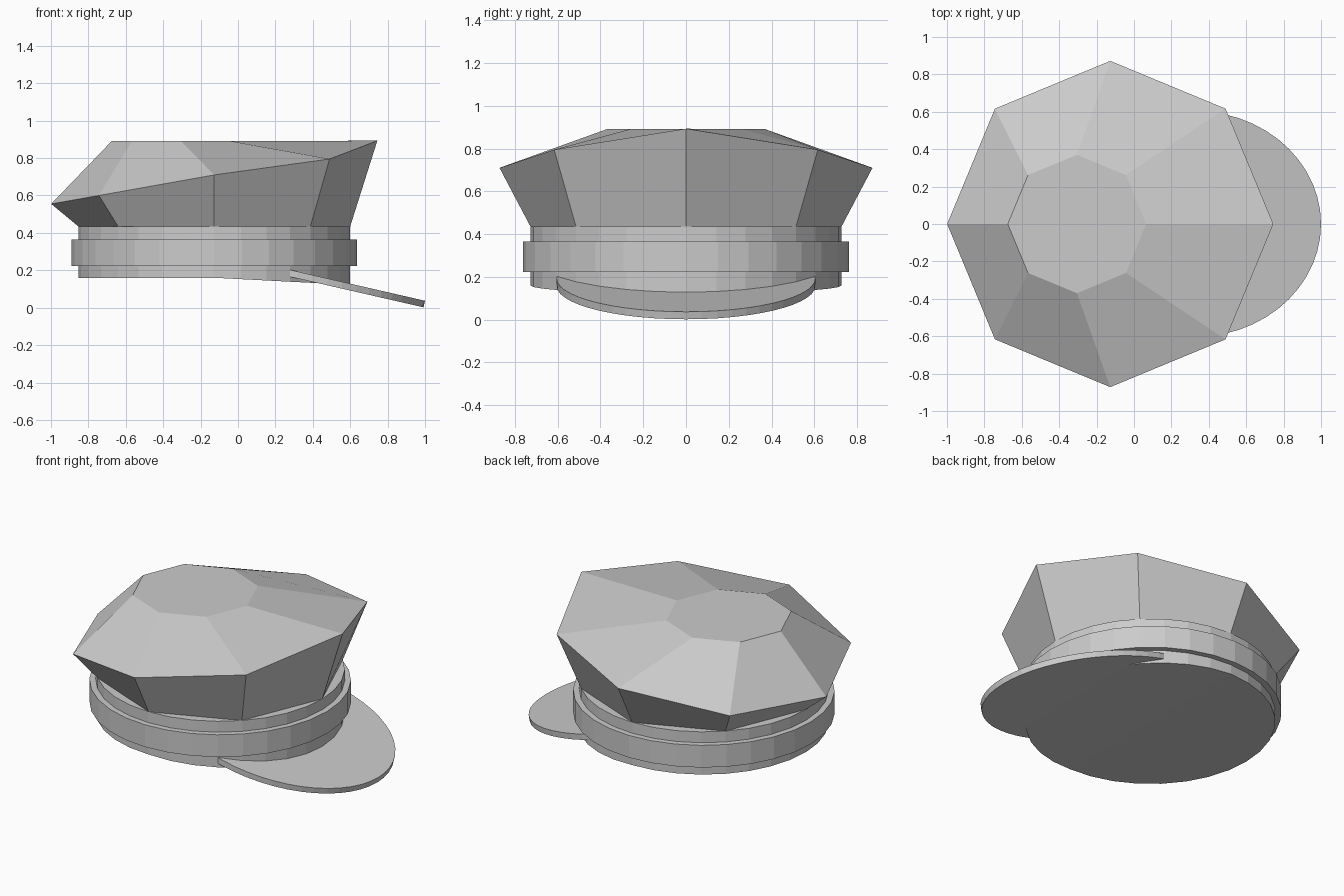
import bpy, math

if "Cube" in bpy.data.objects:
    bpy.data.objects.remove(bpy.data.objects["Cube"])

CX = -0.127   # centre of the band


def make_object(name, verts, faces):
    mesh = bpy.data.meshes.new(name)
    mesh.from_pydata(verts, [], faces)
    mesh.validate()
    obj = bpy.data.objects.new(name, mesh)
    bpy.context.collection.objects.link(obj)
    return obj


def ring(cx, r, n, z):
    """Regular ring; z is a function of (index, x)."""
    pts = []
    for i in range(n):
        a = 2 * math.pi * i / n
        x = cx + r * math.cos(a)
        pts.append((x, r * math.sin(a), z(i, x)))
    return pts


def bridge(rings, n):
    return [(k * n + i, k * n + (i + 1) % n, (k + 1) * n + (i + 1) % n, (k + 1) * n + i)
            for k in range(rings - 1) for i in range(n)]


# Head band with raised strip; its underside dips toward the visor
N = 32
profile = [(0.727, 0.16), (0.727, 0.222), (0.763, 0.222),
           (0.763, 0.365), (0.727, 0.365), (0.727, 0.435)]
verts = []
for k, (r, z) in enumerate(profile):
    dip = 0.052 if k == 0 else 0
    verts += ring(CX, r, N, lambda i, x: z - dip * max(0, x - CX))
faces = bridge(len(profile), N)
top = (len(profile) - 1) * N
faces.append(tuple(range(top, top + N)))
h, q = N // 2, N // 4
faces.append(tuple(reversed(range(q, q + h + 1))))                       # flat rear half
faces.append(tuple(reversed([i % N for i in range(q + h, q + N + 1)])))  # sloped front half
make_object("head_band", verts, faces)

# Eight-sided crown, flaring up toward the front
rim_z = [0.893, 0.795, 0.71, 0.60, 0.555, 0.60, 0.71, 0.795]
verts = ring(CX, 0.727, 8, lambda i, x: 0.435)
verts += ring(CX, 0.872, 8, lambda i, x: rim_z[i])
verts += ring(-0.305, 0.37, 8, lambda i, x: 0.891)
make_object("crown", verts, bridge(3, 8) + [tuple(range(16, 24))])

# Sloping visor: a slightly over-half ellipse with thickness
M = 28
outline = []
for i in range(M + 1):
    a = math.radians(-97 + 194 * i / M)
    outline.append((0.32 + 0.68 * math.cos(a), 0.605 * math.sin(a)))
upper = [(x, y, 0.037 + 0.229 * (1 - x)) for x, y in outline]
lower = [(x - 0.008, y, z - 0.035) for x, y, z in upper]
n = M + 1
make_object("visor", lower + upper,
            bridge(2, n) + [tuple(reversed(range(n))), tuple(range(n, 2 * n))])
